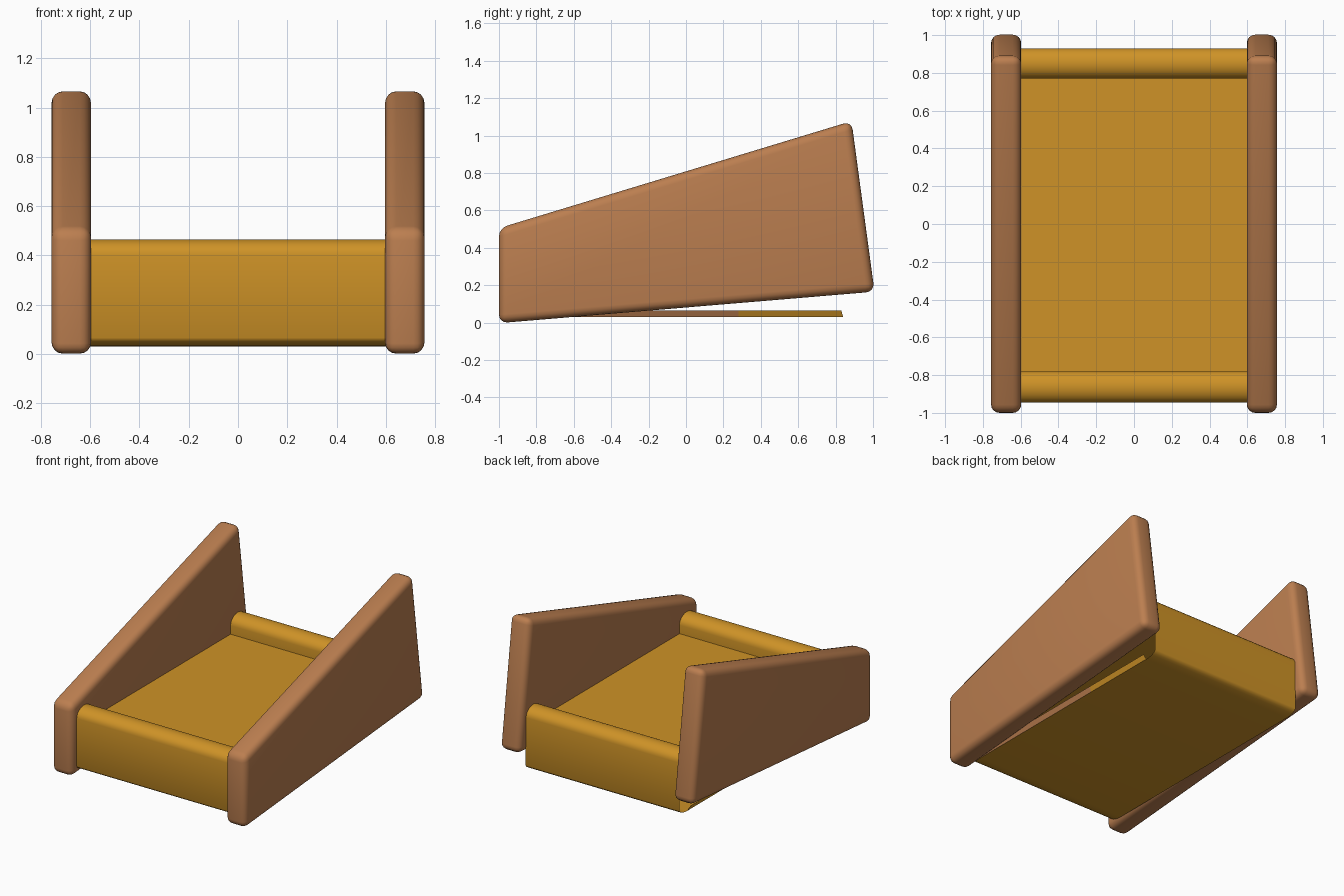
import bpy, bmesh, math
from mathutils import Vector

if "Cube" in bpy.data.objects:
    bpy.data.objects.remove(bpy.data.objects["Cube"])


def material(name, rgb):
    m = bpy.data.materials.new(name)
    m.diffuse_color = (*rgb, 1)
    m.use_nodes = True
    m.node_tree.nodes["Principled BSDF"].inputs["Base Color"].default_value = m.diffuse_color
    return m


BROWN = material("brown wood", (0.50, 0.21, 0.08))
GOLD = material("golden wood", (0.62, 0.29, 0.02))


def finish(bm, name, mats, angle=35):
    me = bpy.data.meshes.new(name)
    bm.to_mesh(me)
    bm.free()
    for m in mats:
        me.materials.append(m)
    ob = bpy.data.objects.new(name, me)
    bpy.context.collection.objects.link(ob)
    bpy.ops.object.select_all(action='DESELECT')
    ob.select_set(True)
    bpy.context.view_layer.objects.active = ob
    bpy.ops.object.shade_smooth_by_angle(angle=math.radians(angle))
    return ob


def arc(cy, cz, ry, rz, a0, a1, n=8):
    return [(cy + ry * math.cos(math.radians(a0 + (a1 - a0) * i / n)),
             cz + rz * math.sin(math.radians(a0 + (a1 - a0) * i / n))) for i in range(n + 1)]


# Sloping side panels with rounded edges
def side_panel(name, x0, x1):
    bm = bmesh.new()
    outline = [(-1, -0.003), (1.008, 0.165), (0.885, 1.077), (-1, 0.505)]
    face = bm.faces.new([bm.verts.new((x0, y, z)) for y, z in outline])
    ext = bmesh.ops.extrude_face_region(bm, geom=[face])
    verts = [v for v in ext["geom"] if isinstance(v, bmesh.types.BMVert)]
    bmesh.ops.translate(bm, verts=verts, vec=Vector((x1 - x0, 0, 0)))
    bmesh.ops.recalc_face_normals(bm, faces=bm.faces[:])
    bmesh.ops.bevel(bm, geom=bm.edges[:], offset=0.045, segments=4,
                    profile=0.5, affect='EDGES')
    bmesh.ops.recalc_face_normals(bm, faces=bm.faces[:])
    finish(bm, name, [BROWN])


side_panel("left_panel", -0.757, -0.597)
side_panel("right_panel", 0.597, 0.757)

# Tray: front board, raised floor, back board and underside as one open-ended section
section = (arc(-0.84, 0.065, 0.105, 0.035, 270, 180, 5)
           + arc(-0.8625, 0.40, 0.0825, 0.065, 180, 0, 12)
           + [(-0.78, 0.34), (0.77, 0.34)]
           + arc(0.85, 0.40, 0.08, 0.065, 180, 0, 12)
           + arc(0.84, 0.065, 0.09, 0.035, 0, -90, 5))
bm = bmesh.new()
a, b = ([bm.verts.new((x, y, z)) for y, z in section] for x in (-0.6, 0.6))
for i in range(len(section)):
    j = (i + 1) % len(section)
    bm.faces.new((a[i], b[i], b[j], a[j]))
bmesh.ops.recalc_face_normals(bm, faces=bm.faces[:])
if bm.calc_volume(signed=True) < 0:
    bmesh.ops.reverse_faces(bm, faces=bm.faces[:])
finish(bm, "tray", [GOLD])

# Narrow lips along the lower sides, brown in front and golden behind
bm = bmesh.new()
for s in (-1, 1):
    for y0, y1, mat in ((-0.84, 0.28, 0), (0.28, 0.84, 1)):
        pts = [(0.6, y0, 0.03), (0.6, y1, 0.03), (0.615, y1 - 0.01 * mat, 0.065), (0.615, y0, 0.065)]
        f = bm.faces.new([bm.verts.new((s * x, y, z)) for x, y, z in (pts if s > 0 else pts[::-1])])
        f.material_index = mat
finish(bm, "lower_lips", [BROWN, GOLD])
